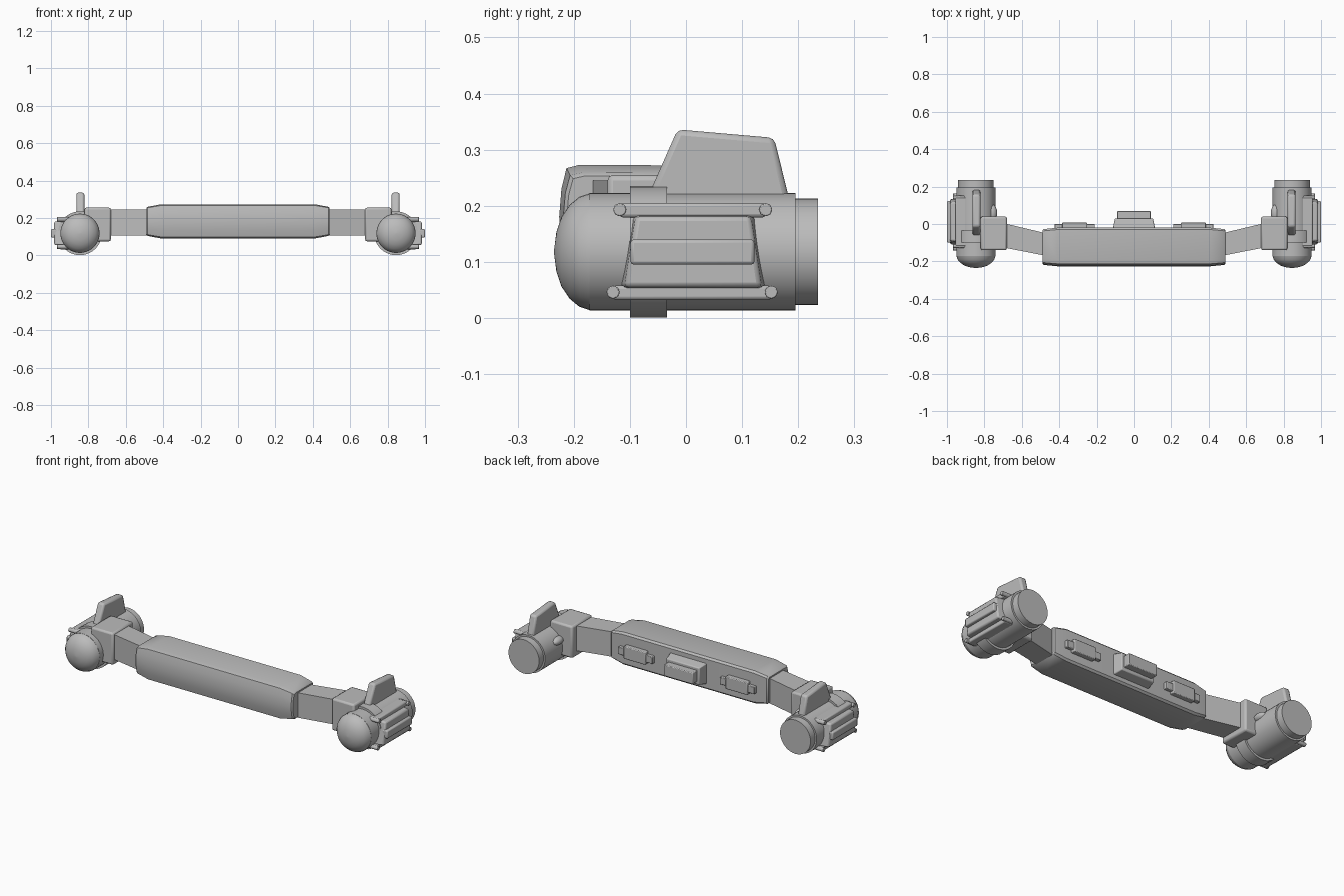
import bpy, bmesh, math
from mathutils import Vector

if "Cube" in bpy.data.objects:
    bpy.data.objects.remove(bpy.data.objects["Cube"])

grey = bpy.data.materials.new("plain grey")
grey.use_nodes = True
COLOUR = (0.5, 0.5, 0.5, 1)
grey.diffuse_color = COLOUR
grey.node_tree.nodes["Principled BSDF"].inputs["Base Color"].default_value = COLOUR


def finish(name, bm, bevel=0.0, segments=2):
    bmesh.ops.recalc_face_normals(bm, faces=bm.faces)
    mesh = bpy.data.meshes.new(name)
    bm.to_mesh(mesh)
    bm.free()
    mesh.materials.append(grey)
    ob = bpy.data.objects.new(name, mesh)
    bpy.context.collection.objects.link(ob)
    if bevel:
        mod = ob.modifiers.new("bevel", 'BEVEL')
        mod.width, mod.segments = bevel, segments
    bpy.ops.object.select_all(action='DESELECT')
    ob.select_set(True)
    bpy.context.view_layer.objects.active = ob
    bpy.ops.object.shade_smooth_by_angle(angle=math.radians(35))
    return ob


def loft(name, rings, bevel=0.0):
    """Skin a row of matching point loops and cap both ends."""
    bm = bmesh.new()
    loops = [[bm.verts.new(p) for p in ring] for ring in rings]
    n = len(loops[0])
    for a, b in zip(loops, loops[1:]):
        for i in range(n):
            j = (i + 1) % n
            bm.faces.new((a[i], a[j], b[j], b[i]))
    bm.faces.new(loops[0])
    bm.faces.new(loops[-1])
    return finish(name, bm, bevel)


def box(name, x, y, z, bevel=0.0):
    rings = [[(a, y[0], z[0]), (a, y[1], z[0]), (a, y[1], z[1]), (a, y[0], z[1])] for a in x]
    return loft(name, rings, bevel)


def slab(name, outline, x0, x1, bevel=0.0, taper=1.0):
    """Extrude a (y, z) outline along x, optionally shrinking the far end."""
    mid = sum((Vector(p) for p in outline), Vector((0, 0))) / len(outline)
    far = [mid + (Vector(p) - mid) * taper for p in outline]
    return loft(name, [[(x0, *p) for p in outline], [(x1, *p) for p in far]], bevel)


def lathe_y(name, profile, x, z, sides=40):
    """Turn a (y, radius) profile around a front-to-back axis."""
    rings = []
    for y, r in profile:
        turn = [math.tau * i / sides for i in range(sides)]
        rings.append([(x + r * math.cos(t), y, z + r * math.sin(t)) for t in turn])
    return loft(name, rings)


def bolt(name, x0, x1, y, z, r, sides=8):
    turn = [math.tau * i / sides for i in range(sides)]
    outline = [(y + r * math.cos(t), z + r * math.sin(t)) for t in turn]
    return slab(name, outline, x0, x1, 0.002)


# Central beam with rounded front and tapered ends
section = [(-0.02, 0.1), (-0.02, 0.262), (-0.03, 0.272), (-0.19, 0.273), (-0.213, 0.267),
           (-0.222, 0.23), (-0.226, 0.18), (-0.222, 0.135), (-0.213, 0.098), (-0.19, 0.09), (-0.03, 0.09)]
rings = []
for x, sy, sz in [(-0.49, 0.87, 0.78), (-0.483, 0.93, 0.85), (-0.41, 1, 1),
                  (0.41, 1, 1), (0.483, 0.93, 0.85), (0.49, 0.87, 0.78)]:
    rings.append([(x, -0.122 + (y + 0.122) * sy, 0.182 + (z - 0.182) * sz) for y, z in section])
loft("central_beam", rings)

# Rear centre housing
def rear_panel(name, w, h, y0, y1, shrink, bevel):
    rings = []
    for y, k in ((y0, 0), (y1, shrink)):
        a, b = w - k, h - k
        rings.append([(-a, y, 0.18 - b), (a, y, 0.18 - b), (a, y, 0.18 + b), (-a, y, 0.18 + b)])
    return loft(name, rings, bevel)

rear_panel("rear_housing_base", 0.115, 0.06, -0.03, 0.03, 0.012, 0.005)
rear_panel("rear_housing_block", 0.09, 0.032, 0.02, 0.07, 0.0, 0.004)

for side, s in (("left", 1), ("right", -1)):
    # Rear side latches on the beam
    box(f"{side}_latch_plate", (s * 0.21, s * 0.425), (-0.03, 0.0), (0.155, 0.195), 0.003)
    box(f"{side}_latch_bar", (s * 0.25, s * 0.385), (-0.03, 0.007), (0.142, 0.212), 0.004)

    # Arm and mounting block
    loft(f"{side}_arm", [
        [(s * x, y0, 0.105), (s * x, y1, 0.105), (s * x, y1, 0.245), (s * x, y0, 0.245)]
        for x, y0, y1 in ((0.46, -0.172, -0.052), (0.70, -0.125, 0.005))])
    box(f"{side}_mounting_block", (s * 0.68, s * 0.82), (-0.14, 0.04), (0.075, 0.255), 0.01)

    # Pod body, nose, rear cap and band
    px, pz = s * 0.845, 0.118
    lathe_y(f"{side}_pod_body", [(-0.172, 0.105), (0.195, 0.105)], px, pz)
    nose = [(-0.17, 0.1045), (-0.19, 0.098), (-0.207, 0.084), (-0.222, 0.062), (-0.231, 0.035), (-0.235, 0.004)]
    lathe_y(f"{side}_pod_nose", nose, px, pz)
    lathe_y(f"{side}_pod_rear_cap", [(0.18, 0.095), (0.235, 0.095)], px, pz)
    lathe_y(f"{side}_pod_band", [(-0.1, 0.117), (-0.034, 0.117)], px, pz)

    # Inner teardrop bump
    bm = bmesh.new()
    bmesh.ops.create_uvsphere(bm, u_segments=16, v_segments=8, radius=1)
    bmesh.ops.scale(bm, vec=(0.025, 0.045, 0.022), verts=bm.verts)
    bmesh.ops.translate(bm, vec=(s * 0.757, 0.06, 0.165), verts=bm.verts)
    finish(f"{side}_inner_bump", bm)

    # Top fin
    fin = [(-0.075, 0.2), (-0.015, 0.336), (0.157, 0.321), (0.187, 0.2)]
    slab(f"{side}_fin", fin, s * 0.822, s * 0.864, 0.01)

    # Outer hatch with raised bar
    hatch = [(-0.12, 0.05), (-0.098, 0.186), (0.124, 0.186), (0.145, 0.05)]
    slab(f"{side}_hatch", hatch, s * 0.9, s * 0.983, 0.008, 0.92)
    box(f"{side}_hatch_bar", (s * 0.96, s * 1.0), (-0.099, 0.122), (0.095, 0.14), 0.006)

    # Hatch rails with corner bolts
    for level, z, y0, y1 in (("upper", 0.193, -0.118, 0.142), ("lower", 0.046, -0.13, 0.152)):
        box(f"{side}_{level}_rail", (s * 0.89, s * 0.955), (y0, y1), (z - 0.014, z + 0.012), 0.006)
        for end, y in (("front", y0), ("rear", y1)):
            bolt(f"{side}_{level}_{end}_bolt", s * 0.9, s * 0.967, y, z, 0.012)
